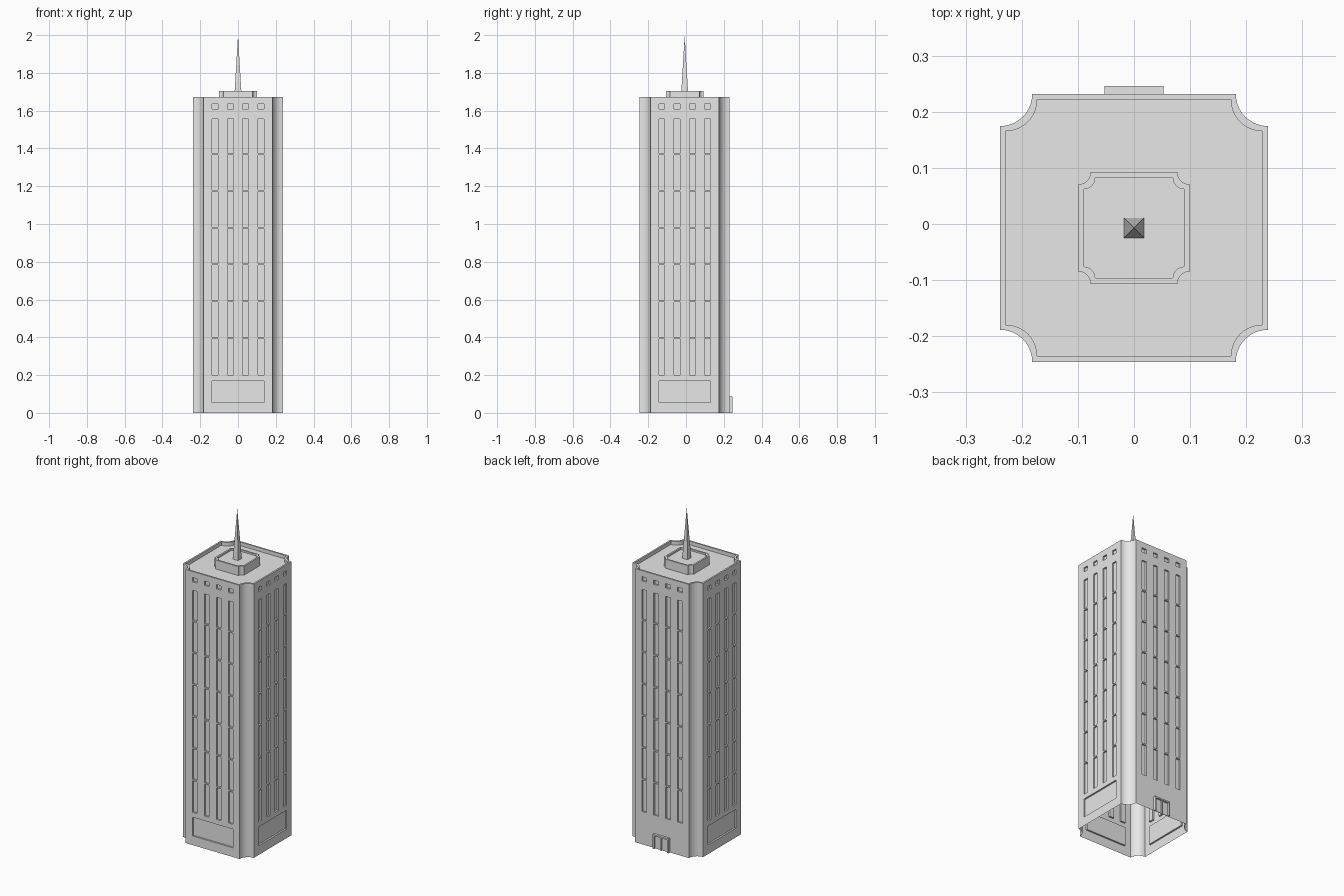
import bpy, bmesh, math
from mathutils import Matrix, Vector

cube = bpy.data.objects.get("Cube")
if cube:
    bpy.data.objects.remove(cube)

grey = bpy.data.materials.new("pale_grey")
grey.diffuse_color = (0.8, 0.8, 0.8, 1)
grey.use_nodes = True
grey.node_tree.nodes["Principled BSDF"].inputs["Base Color"].default_value = (0.8, 0.8, 0.8, 1)

H, R = 0.2385, 0.057        # half width and corner cove radius
TOP, ROOF = 1.672, 1.65
CY = -0.007                 # tower centre, shifted by the entrance porch
RECESS = 0.01


def finish(name, bm, smooth=False):
    mesh = bpy.data.meshes.new(name)
    bmesh.ops.remove_doubles(bm, verts=bm.verts, dist=0.0001)
    bm.to_mesh(mesh)
    bm.free()
    mesh.materials.append(grey)
    obj = bpy.data.objects.new(name, mesh)
    bpy.context.collection.objects.link(obj)
    obj.location.y = CY
    if smooth:
        bpy.ops.object.select_all(action='DESELECT')
        obj.select_set(True)
        bpy.context.view_layer.objects.active = obj
        bpy.ops.object.shade_smooth_by_angle(angle=math.radians(30))
    return obj


def quad(bm, *points):
    bm.faces.new([bm.verts.new(p) for p in points])


def outline(h, r, z, steps=10):
    """Square with concave quarter-round corners, anticlockwise."""
    points = []
    for k in range(4):
        turn = Matrix.Rotation(k * math.pi / 2, 3, 'Z')
        for i in range(steps + 1):
            a = i / steps * math.pi / 2
            points.append(turn @ Vector((h - r * math.cos(a), -h + r * math.sin(a), z)))
    return points


def skin(bm, loops):
    """Join successive outlines and close the last one."""
    rings = [[bm.verts.new(p) for p in loop] for loop in loops]
    for a, b in zip(rings, rings[1:]):
        for i in range(len(a)):
            j = (i + 1) % len(a)
            bm.faces.new((a[i], a[j], b[j], b[i]))
    bm.faces.new(rings[-1])


# Window layout shared by all four walls
columns = [-0.1215, -0.0405, 0.0405, 0.1215]
us = [-H + R] + [c + s * 0.0155 for c in columns for s in (-1, 1)] + [H - R]
bars = [0.397 + 0.1945 * i for i in range(6)]
zs = [0, 0.056, 0.17, 0.2] + [b + s * 0.004 for b in bars for s in (-1, 1)]
zs += [1.557, 1.609, 1.635, TOP]


def depth(u, z, has_panel):
    in_column = any(abs(u - c) < 0.0155 for c in columns)
    if 0.056 < z < 0.17:
        return RECESS if has_panel and abs(u) < 0.137 else 0
    in_strip = 0.2 < z < 1.557 and all(abs(z - b) > 0.004 for b in bars)
    return RECESS if in_column and (in_strip or 1.609 < z < 1.635) else 0


def wall(bm, turn, has_panel):
    def p(u, d, z):
        return turn @ Vector((u, d - H, z))

    def cell(i, j):
        return depth((us[i] + us[i + 1]) / 2, (zs[j] + zs[j + 1]) / 2, has_panel)

    for i in range(len(us) - 1):
        for j in range(len(zs) - 1):
            u0, u1, z0, z1, d = us[i], us[i + 1], zs[j], zs[j + 1], cell(i, j)
            quad(bm, p(u0, d, z0), p(u1, d, z0), p(u1, d, z1), p(u0, d, z1))
            # Reveals where the depth changes
            if i + 2 < len(us) and cell(i + 1, j) != d:
                e = cell(i + 1, j)
                quad(bm, p(u1, d, z0), p(u1, e, z0), p(u1, e, z1), p(u1, d, z1))
            if j + 2 < len(zs) and cell(i, j + 1) != d:
                e = cell(i, j + 1)
                quad(bm, p(u0, d, z1), p(u1, d, z1), p(u1, e, z1), p(u0, e, z1))


# Tower walls: the back has the entrance instead of a low panel
bm = bmesh.new()
for k in range(4):
    wall(bm, Matrix.Rotation(k * math.pi / 2, 3, 'Z'), k != 2)
finish("tower_walls", bm)

# Coved corners
bm = bmesh.new()
low, high = outline(H, R, 0), outline(H, R, TOP)
per_corner = len(low) // 4
for i in range(len(low) - 1):
    if (i + 1) % per_corner:
        quad(bm, low[i], low[i + 1], high[i + 1], high[i])
finish("coved_corners", bm, smooth=True)

# Parapet and sunken roof
bm = bmesh.new()
skin(bm, [outline(H, R, TOP), outline(H - 0.01, R - 0.001, TOP), outline(H - 0.01, R - 0.001, ROOF)])
finish("roof_and_parapet", bm, smooth=True)

# Rooftop block with its own parapet
bm = bmesh.new()
skin(bm, [outline(0.0995, 0.022, ROOF), outline(0.0995, 0.022, 1.705),
          outline(0.0895, 0.0205, 1.705), outline(0.0895, 0.0205, 1.695)])
finish("rooftop_block", bm, smooth=True)

# Spire
bm = bmesh.new()
bmesh.ops.create_cone(bm, segments=4, radius1=0.018 * math.sqrt(2), radius2=0, depth=0.305,
                      cap_ends=True,
                      matrix=Matrix.Translation((0, 0, 1.8475)) @ Matrix.Rotation(math.pi / 4, 4, 'Z'))
bmesh.ops.recalc_face_normals(bm, faces=bm.faces)
finish("spire", bm)


def box(name, x0, x1, out, z0, z1):
    """Box standing out from the back wall."""
    bm = bmesh.new()
    place = Matrix.Translation(((x0 + x1) / 2, H + out / 2, (z0 + z1) / 2))
    bmesh.ops.create_cube(bm, size=1, matrix=place @ Matrix.Diagonal((x1 - x0, out, z1 - z0, 1)))
    finish(name, bm)


# Entrance porch on the back
PORCH = 0.014
box("door_leaves", -0.045, 0.045, 0.003, 0, 0.08)
box("door_lintel", -0.053, 0.053, PORCH, 0.079, 0.088)
box("door_mullion", -0.003, 0.003, PORCH - 0.003, 0, 0.079)
for side, x in (("left", 0.0485), ("right", -0.0485)):
    box(side + "_door_jamb", x - 0.0045, x + 0.0045, PORCH, 0, 0.079)
